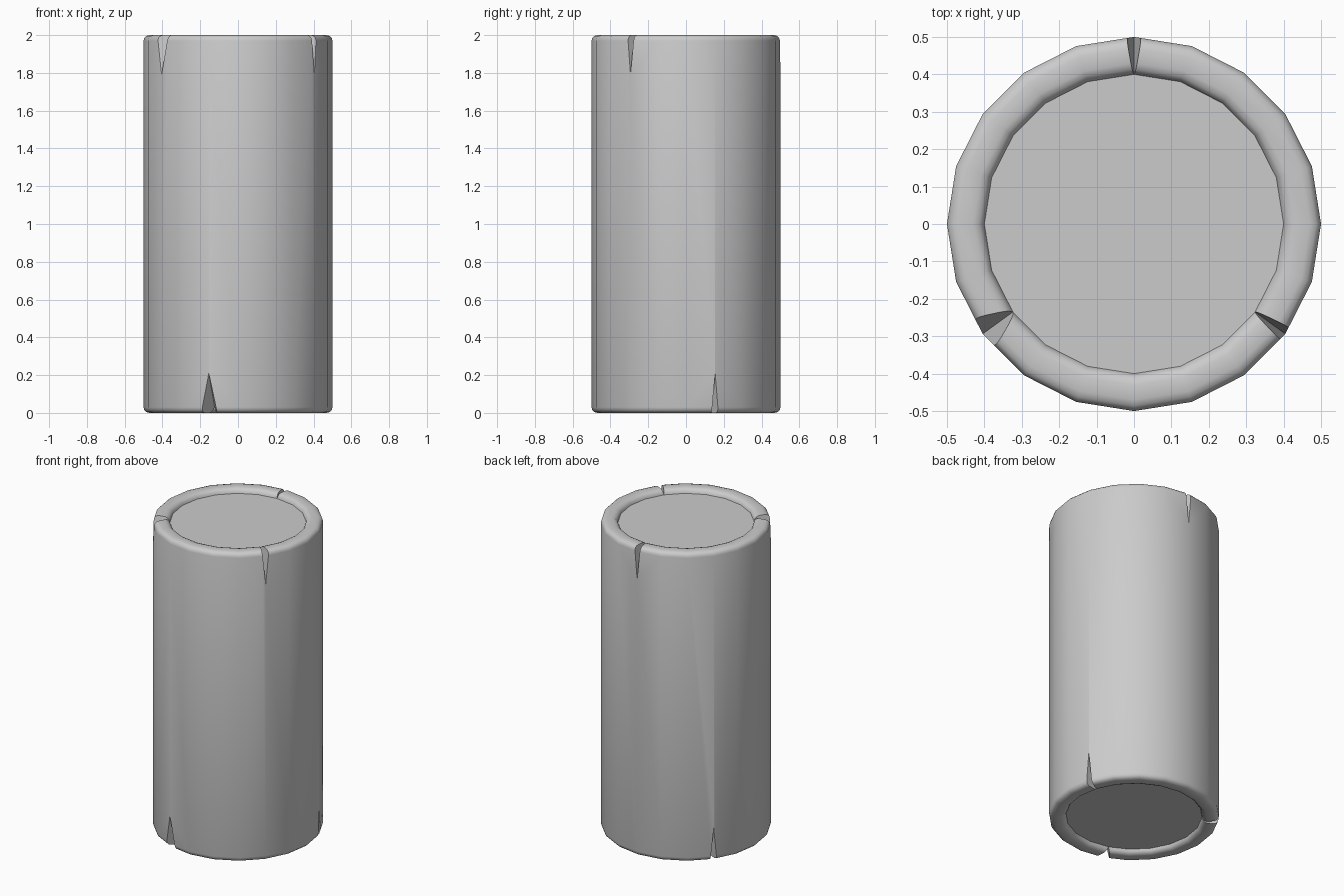
import bpy, bmesh, math

if "Cube" in bpy.data.objects:
    bpy.data.objects.remove(bpy.data.objects["Cube"])

SIDES = 20
# half profile of the rounded rim, (radius, distance in from the end)
RIM = [(0.4, 0.03), (0.404, 0.017), (0.414, 0.006), (0.43, 0.0), (0.47, 0.0),
       (0.486, 0.005), (0.496, 0.015), (0.5, 0.03)]


def make_object(name, bm):
    bmesh.ops.recalc_face_normals(bm, faces=bm.faces)
    mesh = bpy.data.meshes.new(name)
    bm.to_mesh(mesh)
    bm.free()
    obj = bpy.data.objects.new(name, mesh)
    bpy.context.collection.objects.link(obj)
    return obj


# log body: lathed profile with rounded rims and flat recessed ends
profile = RIM + [(r, 2 - d) for r, d in reversed(RIM)]
bm = bmesh.new()
rings = []
for r, z in profile:
    rings.append([bm.verts.new((r * math.cos(2 * math.pi * i / SIDES),
                                r * math.sin(2 * math.pi * i / SIDES), z))
                  for i in range(SIDES)])
for a, b in zip(rings, rings[1:]):
    for i in range(SIDES):
        j = (i + 1) % SIDES
        bm.faces.new((a[i], a[j], b[j], b[i]))
bm.faces.new(rings[0])
bm.faces.new(rings[-1])
log = make_object("log_body", bm)


def cut_split(angle, half_width, top):
    """Cut a tapering V-shaped split into the rim at the given angle."""
    a = math.radians(angle)
    w = half_width
    sections = [(0.385, 0.003, 0.55 * w), (0.52, 0.246, 1.05 * w)]
    bm = bmesh.new()
    tris = []
    for r, depth, hw in sections:
        tri = []
        for t, d in ((0, depth), (hw, -0.01), (-hw, -0.01)):
            x = r * math.cos(a) - t * math.sin(a)
            y = r * math.sin(a) + t * math.cos(a)
            tri.append(bm.verts.new((x, y, 2 - d if top else d)))
        bm.faces.new(tri)
        tris.append(tri)
    for i in range(3):
        j = (i + 1) % 3
        bm.faces.new((tris[0][i], tris[0][j], tris[1][j], tris[1][i]))
    bmesh.ops.triangulate(bm, faces=bm.faces)
    cutter = make_object("split_cutter", bm)
    cutter.hide_render = True
    mod = log.modifiers.new("split", 'BOOLEAN')
    mod.operation = 'DIFFERENCE'
    mod.solver = 'EXACT'
    mod.object = cutter
    bpy.ops.object.modifier_apply(modifier=mod.name)
    bpy.data.objects.remove(cutter)


bpy.context.view_layer.objects.active = log
log.select_set(True)

# splits in the top rim, then in the bottom rim
for angle, w in ((90, 0.024), (216, 0.06), (324, 0.025)):
    cut_split(angle, w, True)
for angle, w in ((18, 0.022), (144, 0.024), (252, 0.055)):
    cut_split(angle, w, False)

bpy.ops.object.shade_smooth_by_angle(angle=math.radians(35))
